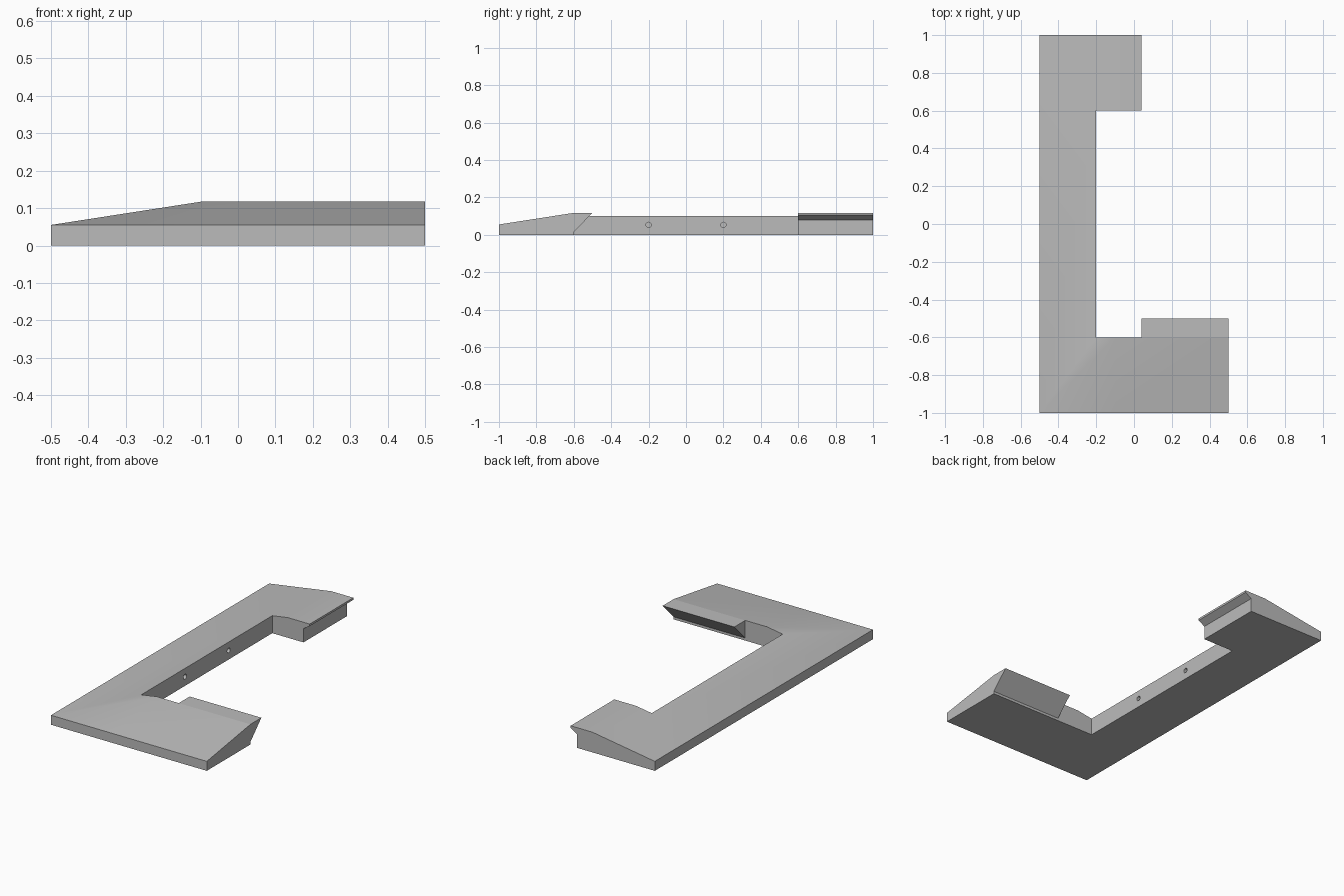
import bpy
import bmesh
from mathutils import Vector

if "Cube" in bpy.data.objects:
    bpy.data.objects.remove(bpy.data.objects["Cube"], do_unlink=True)

EDGE, TOP, SLOPE = 0.055, 0.117, 0.155

grey = bpy.data.materials.new("plain_grey")
grey.use_nodes = True
colour = (0.5, 0.5, 0.5, 1)
grey.diffuse_color = colour
grey.node_tree.nodes["Principled BSDF"].inputs["Base Color"].default_value = colour


def prism(bm, points, offset):
    """Extrude a closed outline along an offset."""
    face = bm.faces.new([bm.verts.new(p) for p in points])
    out = bmesh.ops.extrude_face_region(bm, geom=[face])
    verts = [g for g in out["geom"] if isinstance(g, bmesh.types.BMVert)]
    bmesh.ops.translate(bm, verts=verts, vec=offset)


def finish(bm, name):
    bmesh.ops.recalc_face_normals(bm, faces=bm.faces)
    mesh = bpy.data.meshes.new(name)
    bm.to_mesh(mesh)
    bm.free()
    mesh.materials.append(grey)
    obj = bpy.data.objects.new(name, mesh)
    bpy.context.collection.objects.link(obj)
    return obj


# Frame: C-shaped plan with a chamfered, mitred top
plan = [(-0.5, -1), (0.5, -1), (0.5, -0.6), (-0.2, -0.6), (-0.2, 0.6),
        (0, 0.6), (0, 1), (-0.5, 1)]
bm = bmesh.new()
prism(bm, [(x, y, 0) for x, y in plan], (0, 0, TOP))
for point, normal in (((-0.1, 0, 0), (1, 0, 0)), ((-0.5, -1, 0), (1, -1, 0))):
    bmesh.ops.bisect_plane(bm, geom=bm.verts[:] + bm.edges[:] + bm.faces[:],
                           plane_co=point, plane_no=Vector(normal).normalized(),
                           dist=1e-5)
for v in bm.verts:
    if v.co.z > 0.1:
        v.co.z = min(TOP, EDGE + SLOPE * min(v.co.x + 0.5, v.co.y + 1))
frame = finish(bm, "frame")

# Blind screw holes in the inner wall of the rail
for y in (-0.2, 0.2):
    bpy.ops.mesh.primitive_cylinder_add(vertices=24, radius=0.014, depth=0.2,
                                        location=(-0.2, y, 0.053),
                                        rotation=(0, 1.5708, 0))
    cutter = bpy.context.object
    cutter.name = "hole_cutter"
    cutter.hide_render = True
    cutter.data.materials.append(grey)
    cut = frame.modifiers.new("hole", 'BOOLEAN')
    cut.operation = 'DIFFERENCE'
    cut.solver = 'EXACT'
    cut.object = cutter
    bpy.context.view_layer.objects.active = frame
    bpy.ops.object.modifier_apply(modifier=cut.name)
    bpy.data.objects.remove(cutter, do_unlink=True)

# Undercut hook on the front arm
bm = bmesh.new()
prism(bm, [(0.04, y, z) for y, z in ((-0.6, 0.015), (-0.5, TOP), (-0.6, TOP))],
      (0.46, 0, 0))
front_hook = finish(bm, "front_hook")

# Small overhanging lip on the rear arm
bm = bmesh.new()
prism(bm, [(x, 0.6, z) for x, z in ((0, 0.08), (0.04, 0.105), (0.04, TOP), (0, TOP))],
      (0, 0.4, 0))
rear_lip = finish(bm, "rear_lip")

# Flat faces, rounded only inside the screw holes
for obj in (frame, front_hook, rear_lip):
    bpy.ops.object.select_all(action='DESELECT')
    obj.select_set(True)
    bpy.context.view_layer.objects.active = obj
    bpy.ops.object.shade_smooth_by_angle(angle=0.35)
